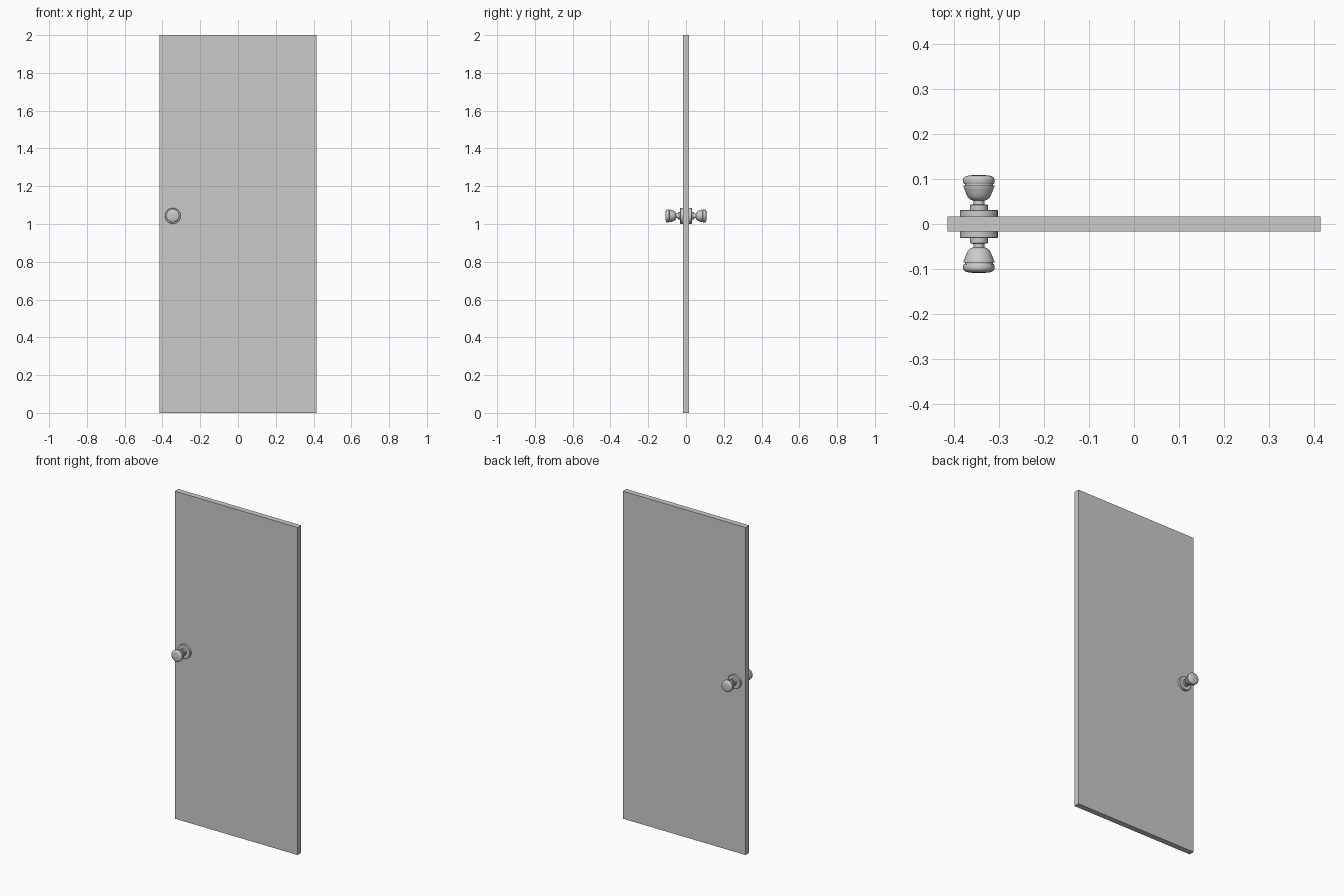
import bpy, bmesh
from math import radians, pi
from mathutils import Vector, Matrix

if "Cube" in bpy.data.objects:
    bpy.data.objects.remove(bpy.data.objects["Cube"])

KNOB_X, KNOB_Z = -0.345, 1.043
HALF_T = 0.017


def finish(name, bm):
    mesh = bpy.data.meshes.new(name)
    bmesh.ops.recalc_face_normals(bm, faces=bm.faces)
    bm.to_mesh(mesh)
    bm.free()
    obj = bpy.data.objects.new(name, mesh)
    bpy.context.collection.objects.link(obj)
    return obj


def lathe(name, profile, side, steps=32):
    """Spin (radius, distance from door centre) points about the knob axis."""
    bm = bmesh.new()
    verts = [bm.verts.new((KNOB_X + r, side * d, KNOB_Z)) for r, d in profile]
    edges = [bm.edges.new(pair) for pair in zip(verts, verts[1:])]
    bmesh.ops.spin(bm, geom=verts + edges, cent=(KNOB_X, 0, KNOB_Z),
                   axis=(0, 1, 0), angle=2 * pi, steps=steps)
    bmesh.ops.remove_doubles(bm, verts=bm.verts, dist=1e-5)
    obj = finish(name, bm)
    bpy.ops.object.select_all(action='DESELECT')
    obj.select_set(True)
    bpy.context.view_layer.objects.active = obj
    bpy.ops.object.shade_smooth_by_angle(angle=radians(35))
    return obj


# Door slab
bm = bmesh.new()
bmesh.ops.create_cube(bm, size=1, matrix=Matrix.Translation((0, 0, 1))
                      @ Matrix.Diagonal((0.83, 2 * HALF_T, 2, 1)))
finish("door_panel", bm)

# Rosette plate, stepped neck and grooved knob on each side
rosette = [(0, 0.016), (0.042, 0.016), (0.042, 0.0295), (0.0405, 0.031), (0, 0.031)]
neck = [(0, 0.030), (0.020, 0.030), (0.020, 0.042), (0.019, 0.043),
        (0.013, 0.043), (0.012, 0.048), (0.013, 0.055), (0, 0.055)]
knob = [(0, 0.052), (0.013, 0.052), (0.019, 0.0545), (0.024, 0.059),
        (0.028, 0.067), (0.031, 0.075), (0.0345, 0.083), (0.0345, 0.0855),
        (0.031, 0.086), (0.031, 0.0885), (0.0335, 0.0895), (0.035, 0.093),
        (0.035, 0.099), (0.0335, 0.1025), (0.030, 0.1055), (0.024, 0.1075),
        (0.013, 0.1088), (0, 0.109)]

for label, side in (("front", -1), ("back", 1)):
    lathe(label + "_rosette", rosette, side)
    lathe(label + "_neck", neck, side)
    lathe(label + "_knob", knob, side)
